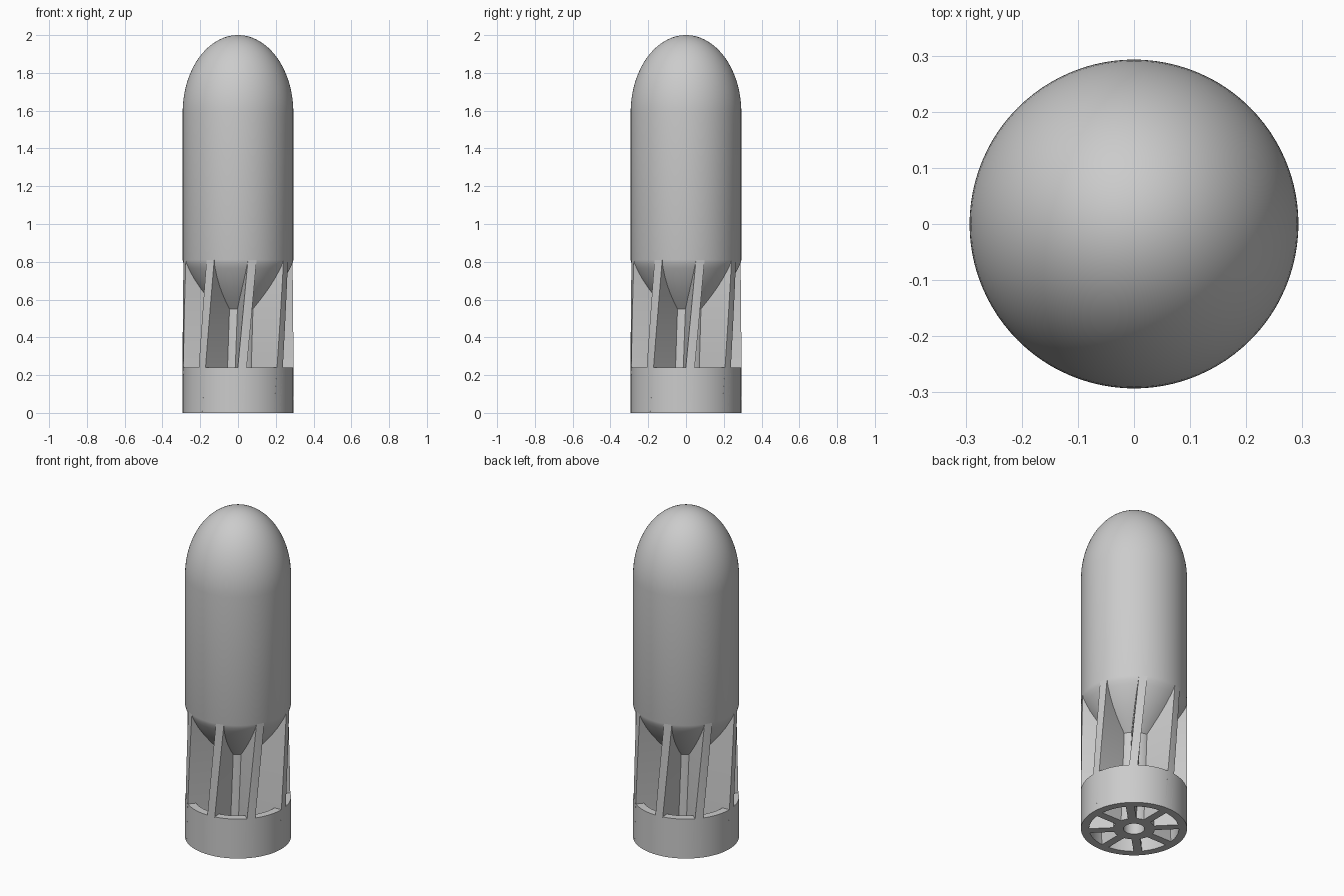
import bpy, bmesh, math

cube = bpy.data.objects.get("Cube")
if cube:
    bpy.data.objects.remove(cube, do_unlink=True)

R = 0.293            # outer radius
HUB = 0.115          # tail hub radius
BORE = 0.058         # tail bore radius
FIN_TOP = 0.81
FIN_COUNT = 8
HALF_FIN = 0.0235
TWIST = math.radians(18.5)   # fin twist per unit of height

grey = bpy.data.materials.new("plain grey")
grey.use_nodes = True
COLOUR = (0.6, 0.6, 0.6, 1)
grey.diffuse_color = COLOUR
grey.node_tree.nodes["Principled BSDF"].inputs["Base Color"].default_value = COLOUR


def finish(name, bm, angle=35):
    bmesh.ops.remove_doubles(bm, verts=bm.verts, dist=1e-5)
    bmesh.ops.recalc_face_normals(bm, faces=bm.faces)
    mesh = bpy.data.meshes.new(name)
    bm.to_mesh(mesh)
    bm.free()
    obj = bpy.data.objects.new(name, mesh)
    obj.data.materials.append(grey)
    bpy.context.collection.objects.link(obj)
    bpy.ops.object.select_all(action='DESELECT')
    obj.select_set(True)
    bpy.context.view_layer.objects.active = obj
    bpy.ops.object.shade_smooth_by_angle(angle=math.radians(angle))
    return obj


def lathe(name, profile, closed=False, steps=96):
    bm = bmesh.new()
    verts = [bm.verts.new((r, 0, z)) for r, z in profile]
    pairs = list(zip(verts, verts[1:]))
    if closed:
        pairs.append((verts[-1], verts[0]))
    edges = [bm.edges.new(p) for p in pairs]
    bmesh.ops.spin(bm, geom=verts + edges, cent=(0, 0, 0), axis=(0, 0, 1),
                   angle=math.tau, steps=steps, use_duplicate=False)
    return finish(name, bm)


# Body: bored hub, flared tail, straight casing and elliptical nose
tail = [(0, 0.5), (BORE, 0.5), (BORE, 0), (HUB, 0), (HUB, 0.55),
        (0.165, 0.605), (0.21, 0.66), (0.248, 0.715), (0.276, 0.765),
        (0.288, 0.79), (R, FIN_TOP)]
nose = [(R * math.cos(t), 1.59 + 0.41 * math.sin(t))
        for t in (math.pi / 2 * i / 24 for i in range(24))]
lathe("body", tail + nose + [(0, 2)])

# Ring shroud around the lower ends of the fins
lathe("tail_ring", [(R, 0), (R, 0.24), (0.248, 0.24), (0.248, 0)], closed=True)

# Twisted fins running from the base up into the casing
inner = 0.09
spread = math.asin(HALF_FIN / R)
section = [(inner, -HALF_FIN)]
section += [(R * math.cos(a), R * math.sin(a)) for a in (-spread, 0, spread)]
section += [(inner, HALF_FIN)]
levels = 16
for n in range(FIN_COUNT):
    bm = bmesh.new()
    loops = []
    for k in range(levels + 1):
        z = FIN_TOP * k / levels
        a = n * math.tau / FIN_COUNT + TWIST * z
        c, s = math.cos(a), math.sin(a)
        loops.append([bm.verts.new((x * c - y * s, x * s + y * c, z))
                      for x, y in section])
    for low, high in zip(loops, loops[1:]):
        for i in range(len(section)):
            j = (i + 1) % len(section)
            bm.faces.new((low[i], low[j], high[j], high[i]))
    bm.faces.new(loops[0])
    bm.faces.new(loops[-1])
    finish("fin_%d" % (n + 1), bm)
